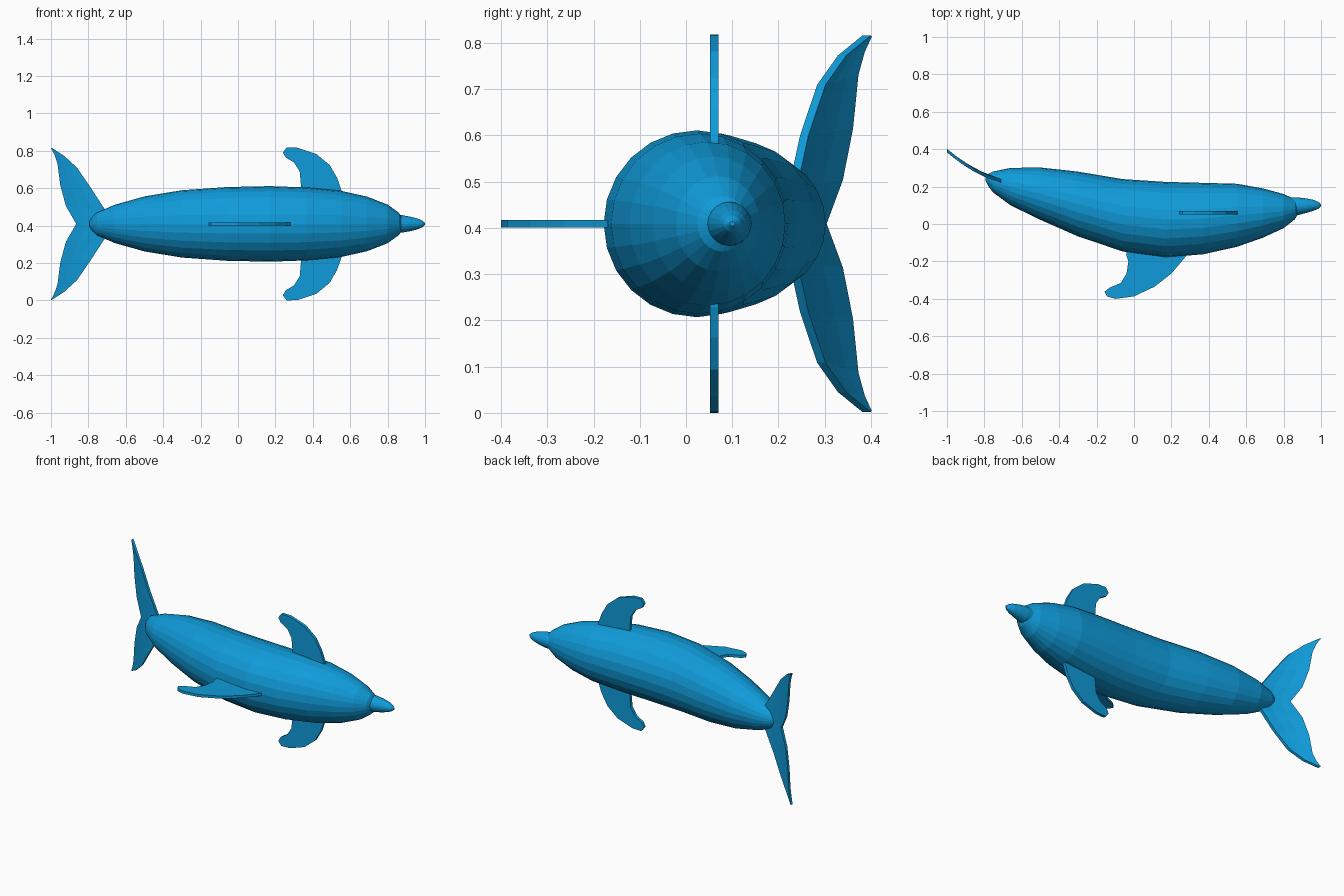
import bpy, bmesh
from math import sin, cos, pi

if "Cube" in bpy.data.objects:
    bpy.data.objects.remove(bpy.data.objects["Cube"])

ZC = 0.409   # height of the symmetry plane

mat = bpy.data.materials.new("blue")
mat.diffuse_color = (0.005, 0.33, 0.7, 1)
mat.use_nodes = True
mat.node_tree.nodes["Principled BSDF"].inputs["Base Color"].default_value = mat.diffuse_color


def finish(name, bm):
    bmesh.ops.recalc_face_normals(bm, faces=bm.faces)
    mesh = bpy.data.meshes.new(name)
    bm.to_mesh(mesh)
    bm.free()
    mesh.materials.append(mat)
    ob = bpy.data.objects.new(name, mesh)
    bpy.context.collection.objects.link(ob)
    return ob


def loft(name, stations, sides):
    """Elliptical rings along x; station = (x, y_low, y_high, half_height)."""
    bm = bmesh.new()
    rings = []
    for x, lo, hi, h in stations:
        c, w = (lo + hi) / 2, (hi - lo) / 2
        rings.append([bm.verts.new((x, c + w * cos(2 * pi * i / sides),
                                    ZC + h * sin(2 * pi * i / sides)))
                      for i in range(sides)])
    for a, b in zip(rings, rings[1:]):
        for i in range(sides):
            j = (i + 1) % sides
            bm.faces.new((a[i], a[j], b[j], b[i]))
    bm.faces.new(rings[0])
    bm.faces.new(rings[-1])
    return finish(name, bm)


def plate(name, points, offset):
    """Flat outline extruded along offset."""
    bm = bmesh.new()
    face = bm.faces.new([bm.verts.new(p) for p in points])
    new = bmesh.ops.extrude_face_region(bm, geom=[face], use_keep_orig=True)
    verts = [v for v in new["geom"] if isinstance(v, bmesh.types.BMVert)]
    bmesh.ops.translate(bm, vec=offset, verts=verts)
    return finish(name, bm)


# Curved body
loft("body", [
    (-0.795, 0.235, 0.26, 0.012), (-0.78, 0.205, 0.268, 0.036),
    (-0.755, 0.17, 0.28, 0.06), (-0.66, 0.10, 0.30, 0.102),
    (-0.50, 0.022, 0.302, 0.147), (-0.30, -0.066, 0.28, 0.18),
    (-0.06, -0.147, 0.24, 0.197), (0.17, -0.178, 0.225, 0.202),
    (0.37, -0.162, 0.22, 0.195), (0.55, -0.122, 0.215, 0.177),
    (0.69, -0.073, 0.19, 0.146), (0.80, -0.022, 0.16, 0.103),
    (0.86, 0.025, 0.132, 0.06), (0.88, 0.06, 0.12, 0.03)], 24)

# Beak
loft("beak", [
    (0.82, 0.04, 0.142, 0.05), (0.875, 0.047, 0.142, 0.047),
    (0.92, 0.059, 0.137, 0.039), (0.96, 0.071, 0.129, 0.029),
    (0.985, 0.081, 0.118, 0.018), (1.0, 0.094, 0.106, 0.005)], 20)

# Back fin
back = [(-0.04, -0.09), (-0.04, -0.17), (-0.03, -0.20), (-0.04, -0.265),
        (-0.07, -0.315), (-0.13, -0.34), (-0.157, -0.362), (-0.145, -0.387),
        (-0.10, -0.40), (0, -0.387), (0.11, -0.335), (0.20, -0.265),
        (0.28, -0.17), (0.28, -0.09)]
plate("back_fin", [(x, y, ZC - 0.008) for x, y in back], (0, 0, 0.016))

# Side flippers, mirrored about the middle plane
side = [(0.555, 0.12), (0.553, 0.18), (0.53, 0.246), (0.49, 0.315),
        (0.42, 0.373), (0.32, 0.407), (0.26, 0.409), (0.24, 0.382),
        (0.255, 0.355), (0.30, 0.328), (0.33, 0.28), (0.337, 0.20),
        (0.337, 0.12)]
for name, s in (("upper_flipper", 1), ("lower_flipper", -1)):
    plate(name, [(x, 0.052, ZC + s * d) for x, d in side], (0, 0.018, 0))


# Tail flukes: strip between leading and trailing edges, curling in y
def curl(x):
    t = (-0.70 - x) / 0.30
    return 0.228 + 0.07 * t + 0.095 * t * t


rows = [((-0.70, 0), (-0.865, 0)), ((-0.71, 0.075), (-0.92, 0.095)),
        ((-0.785, 0.19), (-0.95, 0.206)), ((-0.86, 0.30), (-0.965, 0.322)),
        ((-0.93, 0.364), (-0.982, 0.372)), ((-0.997, 0.407), (-1.0, 0.405))]
for name, s in (("upper_fluke", 1), ("lower_fluke", -1)):
    bm = bmesh.new()
    layers = []
    for off in (-0.009, 0.009):
        grid = []
        for (xa, za), (xb, zb) in rows:
            pts = [(xa + (xb - xa) * k / 3, za + (zb - za) * k / 3) for k in range(4)]
            grid.append([bm.verts.new((x, curl(x) + off, ZC + s * z)) for x, z in pts])
        for a, b in zip(grid, grid[1:]):
            for k in range(3):
                bm.faces.new((a[k], a[k + 1], b[k + 1], b[k]))
        layers.append([r[0] for r in grid] + grid[-1][1:3] + [r[3] for r in reversed(grid)]
                      + grid[0][2:0:-1])
    p, q = layers
    for i in range(len(p)):
        j = (i + 1) % len(p)
        bm.faces.new((p[i], p[j], q[j], q[i]))
    finish(name, bm)
